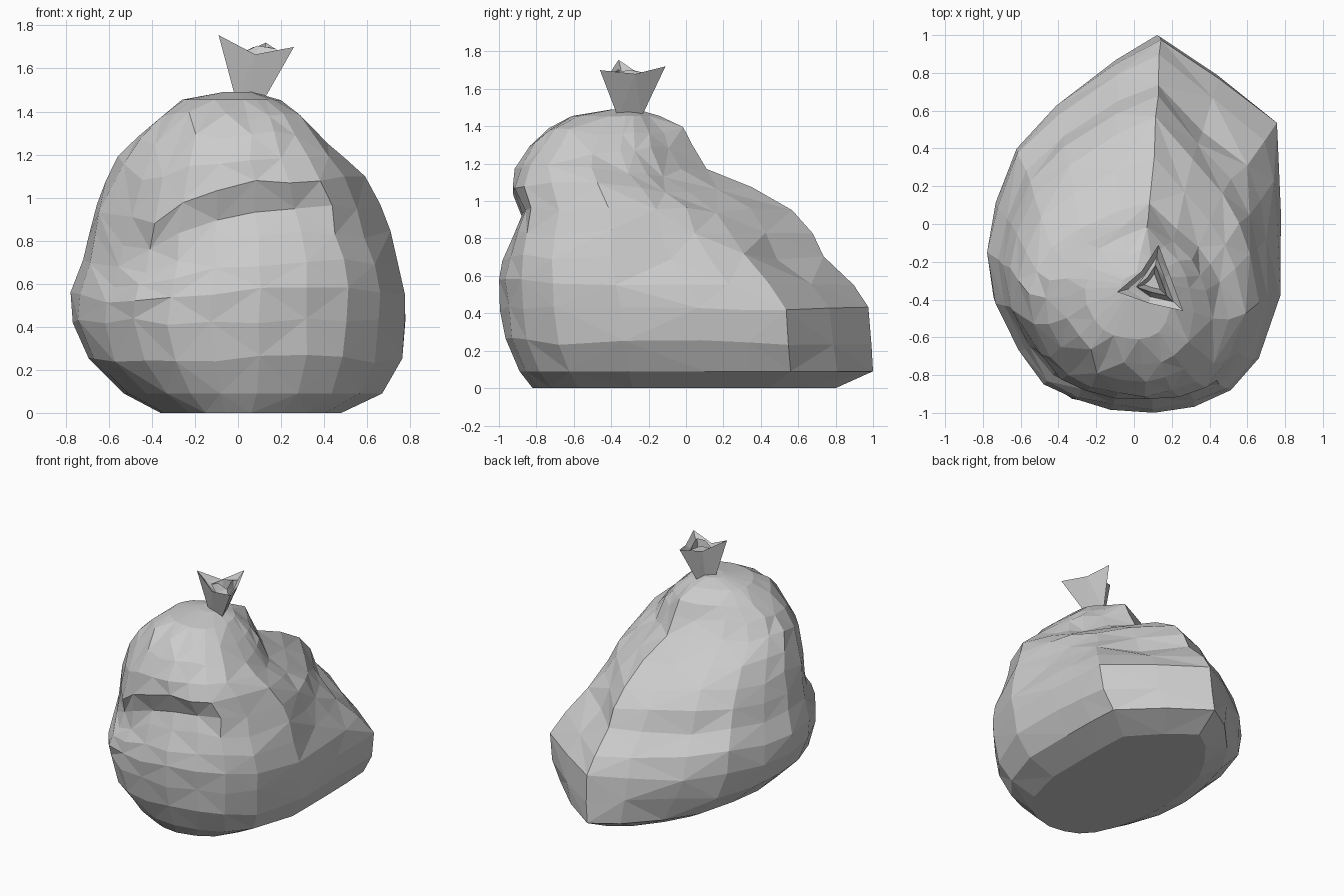
import bpy, bmesh, math, random
from mathutils import Vector

if "Cube" in bpy.data.objects:
    bpy.data.objects.remove(bpy.data.objects["Cube"])

random.seed(7)


def make_object(name, bm):
    bmesh.ops.recalc_face_normals(bm, faces=bm.faces)
    mesh = bpy.data.meshes.new(name)
    bm.to_mesh(mesh)
    bm.free()
    obj = bpy.data.objects.new(name, mesh)
    bpy.context.collection.objects.link(obj)
    return obj


# Sack plan outline seen from above: corner at back right, point at the back
PLAN = [(.77, .10), (.765, .34), (.75, .56), (.45, .81), (.14, 1.0), (-.10, .88),
        (-.40, .66), (-.61, .44), (-.72, .15), (-.77, -.10), (-.74, -.38),
        (-.62, -.65), (-.48, -.83), (-.32, -.93), (-.12, -.98), (.10, -1.0),
        (.32, -.96), (.50, -.88), (.65, -.70), (.77, -.34)]
# Upper part of the sack: the back right corner is cut away
UPPER = [(.72, .0), (.66, .22), (.56, .44), (.36, .68)]
SEG = len(PLAN)

# Sack sections: z, left, right, front, back, widest y
LEVELS = [
    (0.00, -.36, .48, -.82, .80, -.05),
    (0.09, -.53, .67, -.89, 1.0, -.05),
    (0.25, -.70, .76, -.965, .985, -.06),
    (0.42, -.775, .77, -.985, .965, -.08),
    (0.57, -.77, .775, -1.0, .90, -.10),
    (0.70, -.725, .745, -.975, .745, -.14),
    (0.83, -.695, .705, -.94, .69, -.17),
    (0.95, -.665, .665, -.91, .57, -.20),
    (1.08, -.62, .59, -.945, .36, -.26),
    (1.18, -.56, .50, -.91, .12, -.33),
    (1.29, -.47, .42, -.83, .03, -.37),
    (1.38, -.37, .33, -.74, -.02, -.36),
    (1.455, -.26, .20, -.61, -.14, -.33),
    (1.49, -.07, .07, -.40, -.26, -.33),
]
# How far each section sags along the arched front fold
SAG = {.57: .25, .70: .6, .83: .9, .95: 1, 1.08: .9, 1.18: .5, 1.29: .2}

# Folds pressed into the sack: centre, radius, depth
DENTS = [
    ((-.36, -.86, .76), .10, .03), ((-.20, -.90, .91), .11, .05),
    ((.0, -.92, .96), .12, .06), ((.2, -.88, .97), .10, .03),
    ((.36, -.42, 1.30), .13, .05), ((.44, -.15, 1.16), .15, .05),
    ((.38, .05, 1.02), .16, .04), ((.28, .60, .70), .14, .03),
]


def sack_point(level, k):
    z, left, right, front, back, my = level
    px, py = PLAN[k]
    if k < len(UPPER):
        w = min(1, max(0, (z - .48) / .3))
        px += (UPPER[k][0] - px) * w
        py += (UPPER[k][1] - py) * w
    x = px / .77 * (right if px > 0 else -left)
    t = py + .05
    y = my + (t / 1.05 * (back - my) if t > 0 else t / .95 * (my - front))
    if y < -.45 and z in SAG:
        off = min(0, x - .05)
        z -= SAG[z] * min(.2, 1.2 * off * off) * min(1, (-.45 - y) / .25)
    p = Vector((x, y, z))
    push = max(d * math.exp(-((p - Vector(q)).length / r) ** 2) for q, r, d in DENTS)
    p += (Vector((.05, -.15, .6)) - p).normalized() * push
    if .1 < z < 1.45:
        p += Vector((random.uniform(-.01, .01), random.uniform(-.01, .01),
                     random.uniform(-.02, .02)))
    return p


# Sack body: rings of irregular triangles
bm = bmesh.new()
rings = [[bm.verts.new(sack_point(lv, k)) for k in range(SEG)] for lv in LEVELS]
for i in range(len(rings) - 1):
    low, up = rings[i], rings[i + 1]
    for k in range(SEG):
        a, b, c, d = low[k], low[(k + 1) % SEG], up[(k + 1) % SEG], up[k]
        if (i + k) % 2:
            tris = ((a, b, c), (a, c, d))
        else:
            tris = ((a, b, d), (b, c, d))
        for t in tris:
            bm.faces.new(t)
bm.faces.new(rings[0])
bm.faces.new(rings[-1])
make_object("sack_body", bm)

# Gathered neck: narrow base, flared rim, folded inner pocket
RIM = [(-.09, -.36, 1.755), (.08, -.42, 1.665), (.26, -.46, 1.70),
       (.19, -.27, 1.68), (.13, -.11, 1.72), (.04, -.25, 1.68)]
MID = Vector((.10, -.31, 0))


def neck_ring(scale, z_base, z_gain, drift=0):
    ring = []
    for x, y, z in RIM:
        p = MID + (Vector((x, y, 0)) - MID) * scale
        p.x += drift
        p.z = z_base + (z - 1.68) * z_gain
        ring.append(bm.verts.new(p))
    return ring


bm = bmesh.new()
neck = [neck_ring(.36, 1.45, 0, -.04), neck_ring(1, 1.68, 1),
        neck_ring(.68, 1.65, .5), neck_ring(.46, 1.70, -.4), neck_ring(.24, 1.56, 0)]
for a, b in zip(neck, neck[1:]):
    for k in range(6):
        n = (k + 1) % 6
        bm.faces.new((a[k], a[n], b[n], b[k]))
bm.faces.new(neck[0])
bm.faces.new(neck[-1])
bmesh.ops.triangulate(bm, faces=bm.faces)
make_object("tied_neck", bm)
